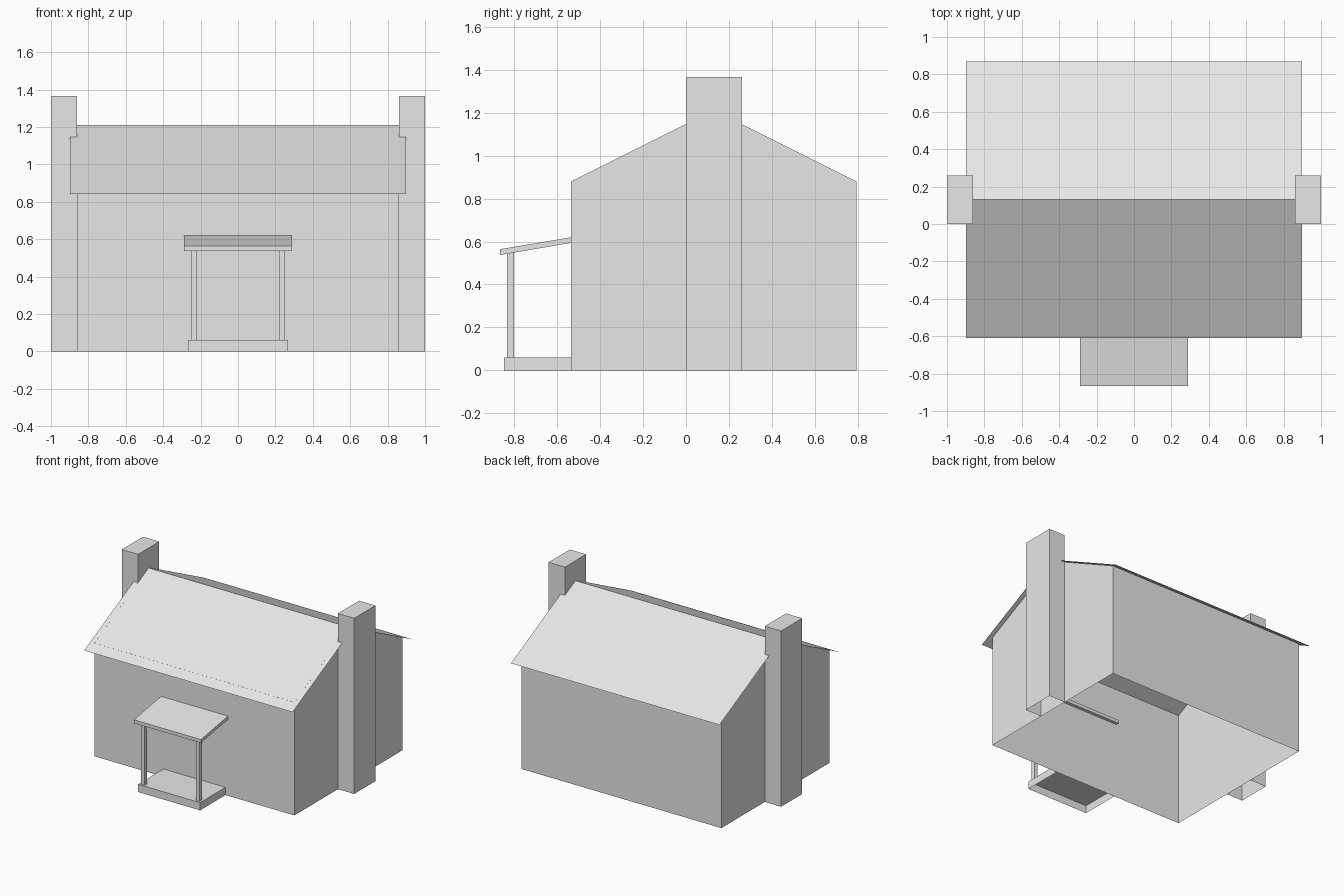
import bpy
import bmesh

cube = bpy.data.objects.get("Cube")
if cube:
    bpy.data.objects.remove(cube, do_unlink=True)

grey = bpy.data.materials.new("plain grey")
grey.use_nodes = True
grey.diffuse_color = (0.8, 0.8, 0.8, 1)
grey.node_tree.nodes["Principled BSDF"].inputs["Base Color"].default_value = (0.8, 0.8, 0.8, 1)

# Shared proportions
WALL_X, FRONT, BACK, EAVE = 0.86, -0.535, 0.793, 0.88
RIDGE_Y, RIDGE_Z, PITCH = 0.13, 1.212, 0.5


def extrude_profile(name, profile, x0, x1, closed=True, ends=True, skip=()):
    """Sweep a (y, z) profile along x; skip lists profile edges left open."""
    bm = bmesh.new()
    a = [bm.verts.new((x0, y, z)) for y, z in profile]
    b = [bm.verts.new((x1, y, z)) for y, z in profile]
    n = len(profile)
    for i in range(n if closed else n - 1):
        if i not in skip:
            j = (i + 1) % n
            bm.faces.new((a[i], b[i], b[j], a[j]))
    if ends:
        bm.faces.new(a)
        bm.faces.new(b[::-1])
    bmesh.ops.recalc_face_normals(bm, faces=bm.faces)
    mesh = bpy.data.meshes.new(name)
    bm.to_mesh(mesh)
    bm.free()
    mesh.materials.append(grey)
    obj = bpy.data.objects.new(name, mesh)
    bpy.context.collection.objects.link(obj)
    return obj


def box(name, x0, x1, y0, y1, z0, z1, skip=()):
    # Edge 0 is the bottom, 1 the back, 2 the top, 3 the front
    return extrude_profile(name, [(y0, z0), (y1, z0), (y1, z1), (y0, z1)], x0, x1, skip=skip)


# Gabled wall shell, open at the ground and under the roof
extrude_profile("house_walls",
                [(FRONT, 0), (BACK, 0), (BACK, EAVE), (RIDGE_Y, RIDGE_Z), (FRONT, EAVE)],
                -WALL_X, WALL_X, skip=(0, 2, 3))

# Thin roof sheet with overhanging eaves
reach = 0.74
drop = RIDGE_Z - reach * PITCH
extrude_profile("main_roof",
                [(RIDGE_Y + reach, drop), (RIDGE_Y, RIDGE_Z), (RIDGE_Y - reach, drop)],
                -0.897, 0.897, closed=False, ends=False)

# Porch slab and sloping canopy
box("porch_slab", -0.267, 0.267, -0.847, FRONT, 0, 0.06, skip=(0, 1))
extrude_profile("porch_roof",
                [(-0.867, 0.537), (-0.515, 0.597), (-0.515, 0.623), (-0.867, 0.564)],
                -0.288, 0.288)

# Chimneys and porch posts on both sides
for side, s in (("left", 1), ("right", -1)):
    box(side + "_chimney", s * WALL_X, s * 1.0, 0, 0.26, 0, 1.367, skip=(0,))
    box(side + "_porch_post", s * 0.22, s * 0.25, -0.833, -0.802, 0.06, 0.55)
